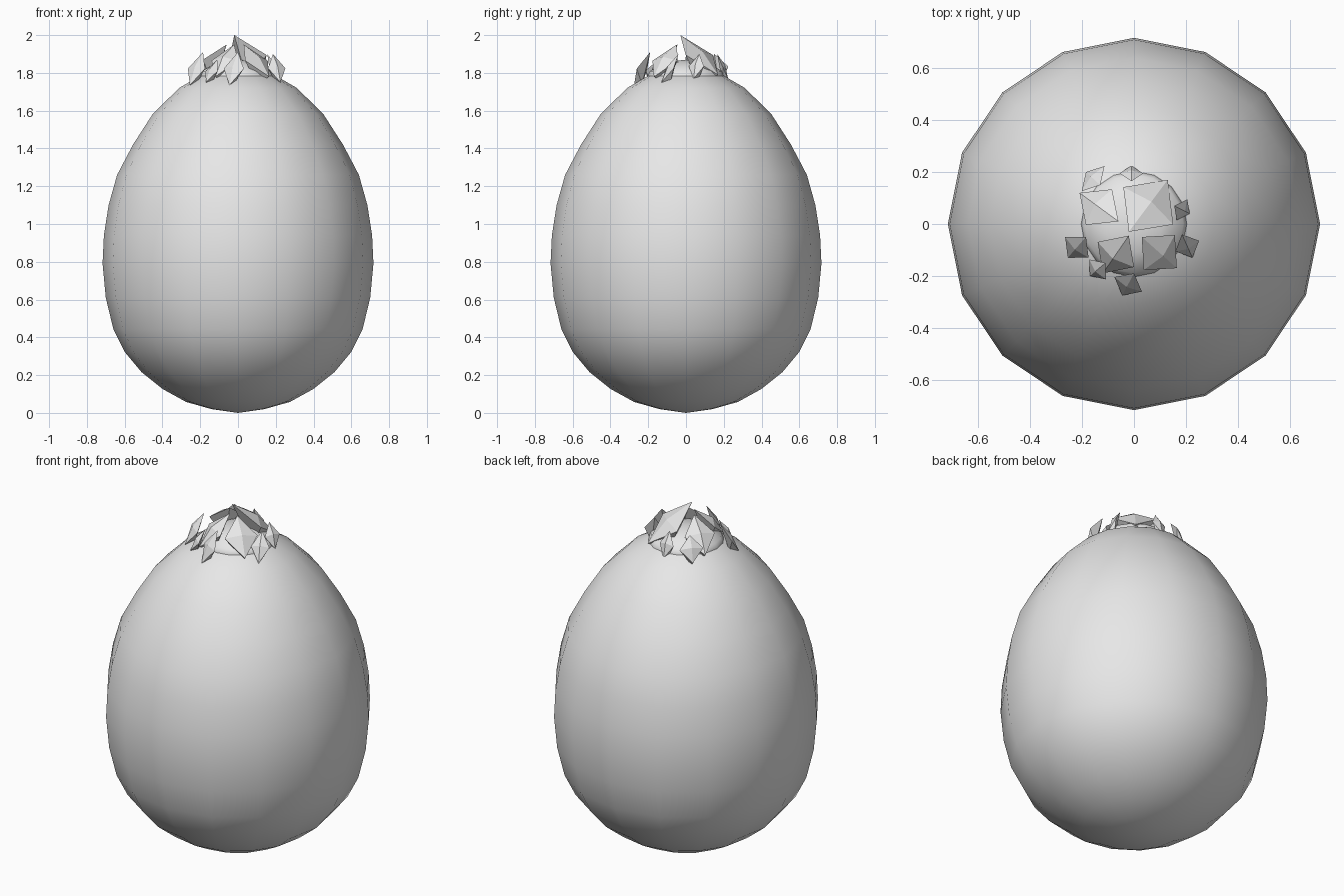
import bpy, bmesh, math
from mathutils import Vector

cube = bpy.data.objects.get("Cube")
if cube:
    bpy.data.objects.remove(cube, do_unlink=True)

grey = bpy.data.materials.new("light_grey")
grey.use_nodes = True
grey.diffuse_color = (0.8, 0.8, 0.8, 1)
grey.node_tree.nodes["Principled BSDF"].inputs["Base Color"].default_value = (0.8, 0.8, 0.8, 1)


def finish(name, bm, smooth):
    bmesh.ops.recalc_face_normals(bm, faces=bm.faces)
    for face in bm.faces:
        face.smooth = smooth
    mesh = bpy.data.meshes.new(name)
    bm.to_mesh(mesh)
    bm.free()
    mesh.materials.append(grey)
    obj = bpy.data.objects.new(name, mesh)
    bpy.context.collection.objects.link(obj)
    return obj


def lathe(name, profile, sides=16):
    """Revolve (radius, height) pairs; the first and last are poles."""
    bm = bmesh.new()
    rings = []
    for r, z in profile[1:-1]:
        angles = [math.tau * i / sides for i in range(sides)]
        rings.append([bm.verts.new((r * math.cos(a), r * math.sin(a), z)) for a in angles])
    bottom = bm.verts.new((0, 0, profile[0][1]))
    top = bm.verts.new((0, 0, profile[-1][1]))
    for i in range(sides):
        j = (i + 1) % sides
        for lower, upper in zip(rings, rings[1:]):
            bm.faces.new((lower[i], lower[j], upper[j], upper[i]))
        bm.faces.new((bottom, rings[0][j], rings[0][i]))
        bm.faces.new((top, rings[-1][i], rings[-1][j]))
    return finish(name, bm, True)


def scale(name, tip, outer, width, bulge):
    """A pointed, ridged scale rising from its outer corner to its tip."""
    tip, outer = Vector(tip), Vector(outer)
    along = (outer - tip).xy.normalized()
    across = Vector((-along.y, along.x, 0)) * width / 2
    middle = tip.lerp(outer, 0.5)
    ridge = middle + Vector((along.x * bulge, along.y * bulge, bulge))
    root = Vector((middle.x, middle.y, 1.74))
    bm = bmesh.new()
    rim = [bm.verts.new(p) for p in (tip, middle + across, outer, middle - across)]
    for centre in (bm.verts.new(ridge), bm.verts.new(root)):
        for a, b in zip(rim, rim[1:] + rim[:1]):
            bm.faces.new((a, b, centre))
    return finish(name, bm, False)


# Egg-shaped body
lathe("egg_body", [
    (0, 0), (0.14, 0.02), (0.275, 0.058), (0.4, 0.127), (0.51, 0.215),
    (0.6, 0.323), (0.66, 0.444), (0.7, 0.61), (0.717, 0.79), (0.71, 0.94),
    (0.685, 1.1), (0.64, 1.26), (0.556, 1.42), (0.453, 1.58), (0.312, 1.72),
    (0.2, 1.785), (0.1, 1.82), (0, 1.83)])

# Low dome carrying the crown
lathe("crown_dome", [(0, 1.74), (0.22, 1.75), (0.19, 1.81), (0.11, 1.855), (0, 1.87)])

# Four large scales closing over the centre
for i, (tip, outer, width) in enumerate([
        ((-0.02, -0.03, 2.0), (0.13, 0.17, 1.79), 0.24),
        ((-0.06, 0.01, 1.95), (-0.21, 0.12, 1.79), 0.17),
        ((-0.02, -0.045, 1.95), (-0.12, -0.19, 1.78), 0.17),
        ((0.03, -0.05, 1.95), (0.165, -0.17, 1.78), 0.18)]):
    scale(f"large_scale_{i + 1}", tip, outer, width, 0.02)

# Small scales around them
for i, (tip, outer, width) in enumerate([
        ((-0.185, -0.05, 1.91), (-0.255, -0.13, 1.735), 0.12),
        ((-0.13, 0.15, 1.9), (-0.185, 0.2, 1.77), 0.13),
        ((-0.01, 0.165, 1.9), (-0.01, 0.225, 1.76), 0.09),
        ((0.155, 0.07, 1.9), (0.215, 0.04, 1.77), 0.09),
        ((0.185, -0.04, 1.9), (0.225, -0.13, 1.75), 0.1),
        ((0.0, -0.19, 1.91), (-0.045, -0.275, 1.735), 0.12),
        ((-0.11, -0.15, 1.87), (-0.17, -0.2, 1.75), 0.1)]):
    scale(f"small_scale_{i + 1}", tip, outer, width, 0.012)
